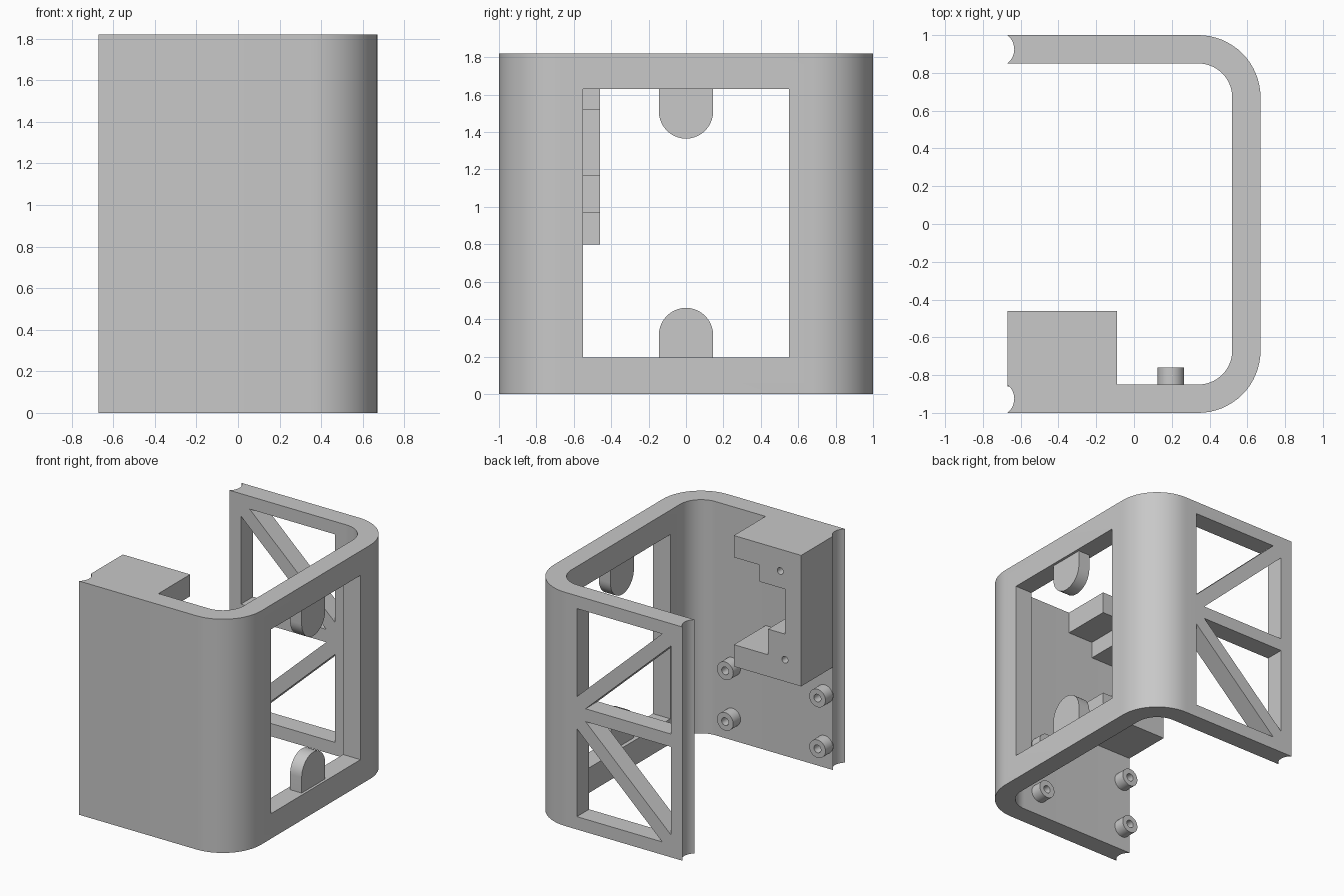
import bpy, bmesh
from math import pi, sin, cos, asin

if "Cube" in bpy.data.objects:
    bpy.data.objects.remove(bpy.data.objects["Cube"])

GREY = (0.58, 0.58, 0.58, 1)
grey = bpy.data.materials.new("plain grey")
grey.use_nodes = True
grey.diffuse_color = GREY
grey.node_tree.nodes["Principled BSDF"].inputs["Base Color"].default_value = GREY

HEIGHT, END, SIDE = 1.82, 0.67, 1.0
WALL = 0.15
INNER = SIDE - WALL


def arc(cx, cy, r, start, stop, steps=16):
    """Points along an arc, both ends included."""
    angles = [start + (stop - start) * i / steps for i in range(steps + 1)]
    return [(cx + r * cos(a), cy + r * sin(a)) for a in angles]


def prism(name, points, axis, low, high):
    """Extrude a flat outline along an axis."""
    place = {"x": lambda a, b, c: (c, a, b),
             "y": lambda a, b, c: (a, c, b),
             "z": lambda a, b, c: (a, b, c)}[axis]
    bm = bmesh.new()
    rings = [[bm.verts.new(place(a, b, c)) for a, b in points] for c in (low, high)]
    bm.faces.new(rings[0])
    bm.faces.new(rings[1])
    n = len(points)
    for i in range(n):
        j = (i + 1) % n
        bm.faces.new((rings[0][i], rings[0][j], rings[1][j], rings[1][i]))
    bmesh.ops.recalc_face_normals(bm, faces=bm.faces)
    mesh = bpy.data.meshes.new(name)
    bm.to_mesh(mesh)
    bm.free()
    mesh.materials.append(grey)
    obj = bpy.data.objects.new(name, mesh)
    bpy.context.collection.objects.link(obj)
    return obj


def rod(name, x, z, r, low, high):
    return prism(name, arc(x, z, r, 0, 2 * pi, 32)[:-1], "y", low, high)


def box(y0, z0, y1, z1):
    return [(y0, z0), (y1, z0), (y1, z1), (y0, z1)]


def cut(target, cutter):
    cutter.hide_render = True
    mod = target.modifiers.new("cut", "BOOLEAN")
    mod.operation, mod.solver, mod.object = "DIFFERENCE", "EXACT", cutter
    bpy.context.view_layer.objects.active = target
    bpy.ops.object.modifier_apply(modifier=mod.name)
    bpy.data.objects.remove(cutter)


parts = []

# U-shaped shell with rounded corners and a grooved end on each arm
CX, CY, R_OUT, R_IN = 0.34, 0.67, 0.33, 0.18
groove_r, half = 0.096, WALL / 2
swing = asin(half / groove_r)
groove_x = -END - groove_r * cos(swing)
mid = SIDE - half
outline = arc(CX, -CY, R_OUT, -pi / 2, 0) + arc(CX, CY, R_OUT, 0, pi / 2)
outline += arc(groove_x, mid, groove_r, swing, -swing, 10)
outline += arc(CX, CY, R_IN, pi / 2, 0) + arc(CX, -CY, R_IN, 0, -pi / 2)
outline += arc(groove_x, -mid, groove_r, swing, -swing, 10)
shell = prism("shell", outline, "z", 0, HEIGHT)
parts.append(shell)

# Large window in the closed side
W_Y, W_LOW, W_HIGH = 0.55, 0.195, 1.63
cut(shell, prism("window_cutter", box(-W_Y, W_LOW, W_Y, W_HIGH), "x", 0.45, 0.8))

# Triangular openings that leave a K-shaped truss in the back arm
X0, X1, LOW, HIGH, C = -0.57, 0.24, 0.96, 1.72, 0.075
triangles = [[(X1, HIGH), (X0 + C, HIGH), (X1, LOW + C)],
             [(X0, LOW), (X0, HIGH - C), (X1 - C, LOW)]]
for tri in triangles:
    for pts in (tri, [(x, HEIGHT - z) for x, z in tri]):
        cut(shell, prism("truss_cutter", pts, "y", 0.75, 1.1))

# Rounded tabs at the top and bottom of the window
TAB_R, TAB_TOP, SINK = 0.145, 0.46, 0.02
tab = [(-TAB_R, W_LOW - SINK), (TAB_R, W_LOW - SINK)]
tab += arc(0, TAB_TOP - TAB_R, TAB_R, 0, pi, 20)
parts.append(prism("lower_tab", tab, "x", 0.55, 0.65))
parts.append(prism("upper_tab", [(y, W_LOW + W_HIGH - z) for y, z in tab], "x", 0.55, 0.65))

# Stepped mounting block inside the front arm
step = [(-END, 0.8), (-0.09, 0.8), (-0.09, 0.97), (-0.385, 0.97), (-0.385, 1.17),
        (-0.53, 1.17), (-0.53, 1.52), (-0.31, 1.52), (-0.31, 1.65),
        (-0.09, 1.65), (-0.09, HEIGHT), (-END, HEIGHT)]
block = prism("mounting_block", step, "y", -INNER, -0.46)
for x, z in ((-0.49, 1.65), (-0.53, 0.97)):
    cut(block, rod("screw_hole_cutter", x, z, 0.026, -0.72, -0.4))
parts.append(block)

# Four hollow standoffs low on the front arm
for side, x in (("left", 0.195), ("right", -0.6)):
    for level, z in (("upper", 0.575), ("lower", 0.18)):
        standoff = rod(f"{level}_{side}_standoff", x, z, 0.07, -INNER - 0.01, -0.76)
        cut(standoff, rod("bore_cutter", x, z, 0.03, -INNER, -0.7))
        parts.append(standoff)

# Smooth the curves and keep the edges sharp
bpy.ops.object.select_all(action="DESELECT")
for part in parts:
    part.select_set(True)
bpy.context.view_layer.objects.active = shell
bpy.ops.object.shade_smooth_by_angle(angle=pi / 6)
